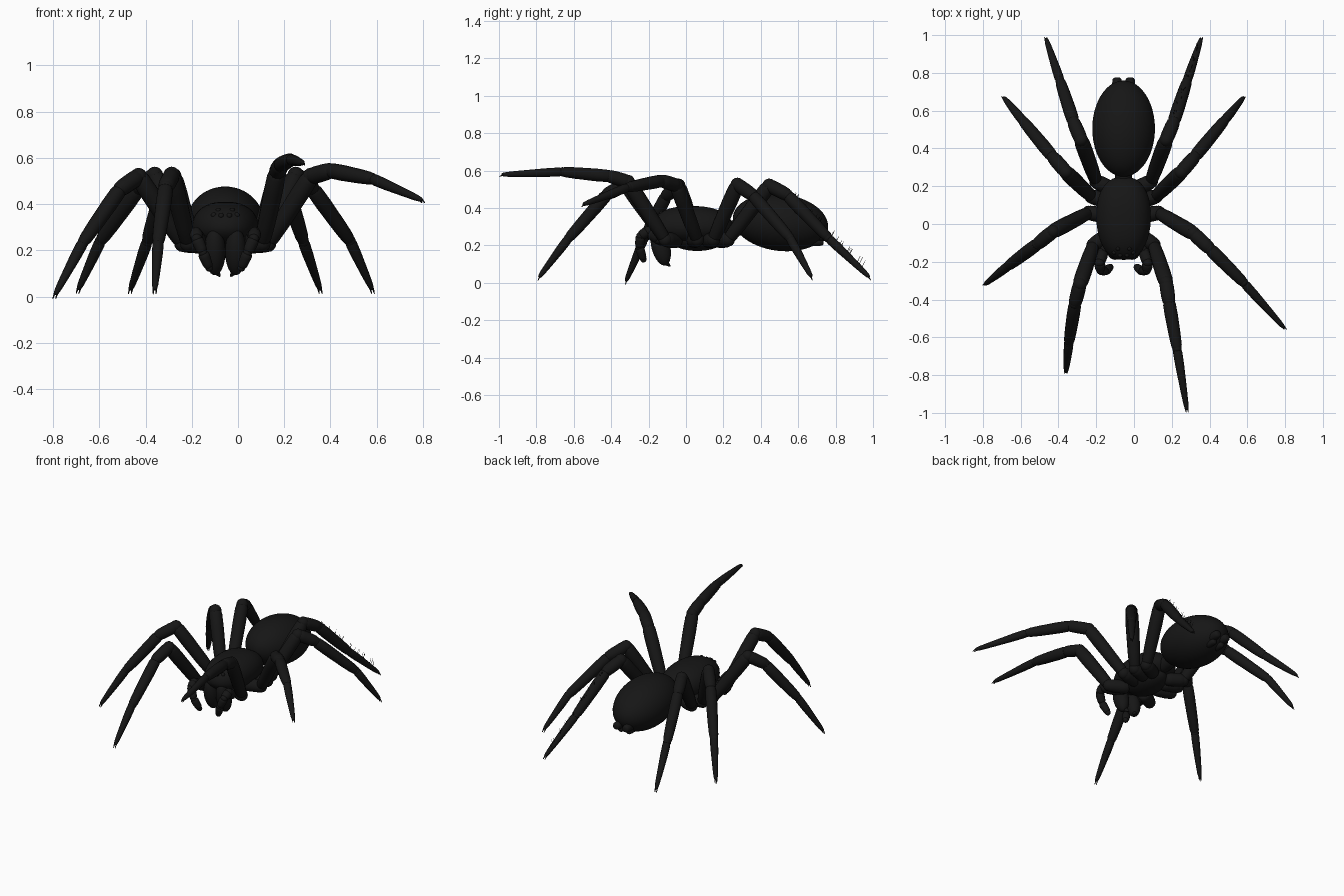
import bpy, bmesh, math, random
from mathutils import Vector, Matrix

if "Cube" in bpy.data.objects:
    bpy.data.objects.remove(bpy.data.objects["Cube"])

random.seed(4)
CX = -0.055  # body centre line
MAT = bpy.data.materials.new("black")
MAT.diffuse_color = (0.008, 0.008, 0.008, 1)
MAT.use_nodes = True
MAT.node_tree.nodes["Principled BSDF"].inputs["Base Color"].default_value = MAT.diffuse_color


def finish(name, bm):
    bmesh.ops.recalc_face_normals(bm, faces=bm.faces)
    me = bpy.data.meshes.new(name)
    bm.to_mesh(me)
    bm.free()
    for p in me.polygons:
        p.use_smooth = True
    me.materials.append(MAT)
    ob = bpy.data.objects.new(name, me)
    bpy.context.collection.objects.link(ob)
    return ob


def ball(bm, c, s, tilt=0.0, u=32, v=20):
    m = Matrix.Translation(c) @ Matrix.Rotation(math.radians(tilt), 4, 'X') @ Matrix.Diagonal((*s, 1))
    return bmesh.ops.create_uvsphere(bm, u_segments=u, v_segments=v, radius=1, matrix=m)["verts"]


PROFILE = [(0, .45), (.03, .72), (.1, .93), (.3, 1), (.7, 1), (.9, .94), (.97, .78), (1, .5)]


def segment(bm, a, b, ra, rb, n=14):
    # tapered limb segment with rounded ends
    a, b = Vector(a), Vector(b)
    rot = (b - a).to_track_quat('Z', 'Y')
    rings = []
    for t, k in PROFILE:
        r = (ra + (rb - ra) * t) * k
        rings.append([bm.verts.new(a.lerp(b, t) + rot @ Vector(
            (r * math.cos(i * math.tau / n), r * math.sin(i * math.tau / n), 0))) for i in range(n)])
    for p, q in zip(rings, rings[1:]):
        for i in range(n):
            bm.faces.new((p[i], p[(i + 1) % n], q[(i + 1) % n], q[i]))
    bm.faces.new(rings[0][::-1])
    bm.faces.new(rings[-1])


def flip(pts):
    return [(2 * CX - x, y, z) for x, y, z in pts]


RADII = [(.042, .040), (.036, .043), (.038, .036), (.037, .029), (.028, .013)]


def leg(name, pts):
    bm = bmesh.new()
    for (a, b), (ra, rb) in zip(zip(pts, pts[1:]), RADII):
        d = (Vector(b) - Vector(a)).normalized() * .012
        segment(bm, Vector(a) - d, Vector(b) + (d if rb > .02 else Vector()), ra, rb)
    # joint balls
    for p, r in zip(pts[1:5], (.037, .037, .032, .025)):
        ball(bm, p, (r, r, r), u=14, v=8)
    # claws
    tip, d = Vector(pts[-1]), (Vector(pts[-1]) - Vector(pts[-2])).normalized()
    for s in (-.006, .006):
        segment(bm, tip - d * .01 + Vector((s, 0, 0)), tip + d * .012 + Vector((s, 0, -.01)), .005, .002, 6)
    return finish(name, bm)


# Legs: coxa base, femur base, knee, patella end, tibia end, tip
front = [(-.12, -.05, .225), (-.215, -.11, .23), (-.287, -.32, .525), (-.312, -.42, .475), (-.345, -.63, .235), (-.36, -.785, .03)]
second = [(-.13, .04, .225), (-.24, .06, .23), (-.43, -.04, .52), (-.51, -.105, .465), (-.67, -.225, .235), (-.79, -.32, .01)]
third = [(-.13, .12, .225), (-.225, .145, .23), (-.36, .275, .525), (-.43, .355, .47), (-.595, .555, .24), (-.69, .67, .032)]
rear = [(-.11, .18, .225), (-.2, .225, .23), (-.28, .445, .52), (-.32, .54, .47), (-.392, .76, .24), (-.465, .98, .03)]
front_raised = flip(front)[:2] + [(.17, -.31, .54), (.185, -.41, .57), (.228, -.66, .593), (.28, -.985, .578)]
second_raised = flip(second)[:2] + [(.315, -.05, .52), (.40, -.13, .545), (.58, -.31, .51), (.795, -.55, .418)]
for name, left, right in (("front_leg", front, front_raised), ("second_leg", second, second_raised),
                          ("third_leg", third, flip(third)), ("rear_leg", rear, flip(rear))):
    leg(name + "_left", left)
    leg(name + "_right", right)

# Carapace: slightly squared ellipsoid, narrower and higher at the head
bm = bmesh.new()
for v in ball(bm, (0, 0, 0), (1, 1, 1), u=40, v=24):
    x, y, z = v.co
    sq = lambda a, e: math.copysign(abs(a) ** e, a)
    w = .145 * (1 + .1 * y if y < 0 else 1)
    v.co = (CX + sq(x, .82) * w, .03 + sq(y, .85) * .22, .3 + z * (.11 if z > 0 else .09))
finish("carapace", bm)

# Sternum and waist
bm = bmesh.new()
ball(bm, (CX, .06, .235), (.1, .15, .065))
segment(bm, (CX, .18, .28), (CX, .32, .3), .045, .045)
finish("sternum_and_waist", bm)

# Abdomen, egg shaped and tipped down at the back
bm = bmesh.new()
ball(bm, (CX, .505, .322), (.166, .256, .152), -7, 48, 28)
finish("abdomen", bm)

# Spinnerets
bm = bmesh.new()
for s in (-1, 1):
    segment(bm, (CX + s * .03, .67, .25), (CX + s * .036, .775, .25), .03, .025)
    segment(bm, (CX + s * .03, .66, .22), (CX + s * .03, .735, .215), .025, .018)
finish("spinnerets", bm)

# Chelicerae with fangs
bm = bmesh.new()
for s in (-1, 1):
    x = CX + s * .045
    ball(bm, (x, -.135, .195), (.046, .05, .105), 14, 24, 16)
    segment(bm, (x, -.115, .115), (x - s * .022, -.085, .088), .018, .005, 10)
finish("chelicerae", bm)

# Eye cluster on the head
bm = bmesh.new()
for s in (-1, 1):
    for dx, y, z in ((.018, -.165, .35), (.05, -.15, .352), (.03, -.13, .372)):
        ball(bm, (CX + s * dx, y, z), (.012,) * 3, u=12, v=8)
finish("eyes", bm)

# Pedipalps
palp = [(-.11, -.08, .22), (-.165, -.15, .235), (-.182, -.205, .275), (-.178, -.243, .25), (-.152, -.25, .19), (-.125, -.228, .125)]
for name, pts in (("pedipalp_left", palp), ("pedipalp_right", flip(palp))):
    bm = bmesh.new()
    for i, (a, b) in enumerate(zip(pts, pts[1:])):
        segment(bm, a, b, .034 - .002 * i, .032 - .003 * i)
        ball(bm, b, (.029 - .003 * i,) * 3, u=14, v=8)
    finish(name, bm)

# Sparse hairs on the rear right leg
bm = bmesh.new()
r = flip(rear)
for a, b in ((r[3], r[4]), (r[4], r[5])):
    a, b = Vector(a), Vector(b)
    for i in range(12):
        p = a.lerp(b, random.random() * .8)
        d = Vector((random.uniform(-.3, .3), .5, 1)).normalized()
        segment(bm, p + d * .015, p + d * random.uniform(.045, .06), .0018, .0008, 4)
finish("leg_hairs", bm)
